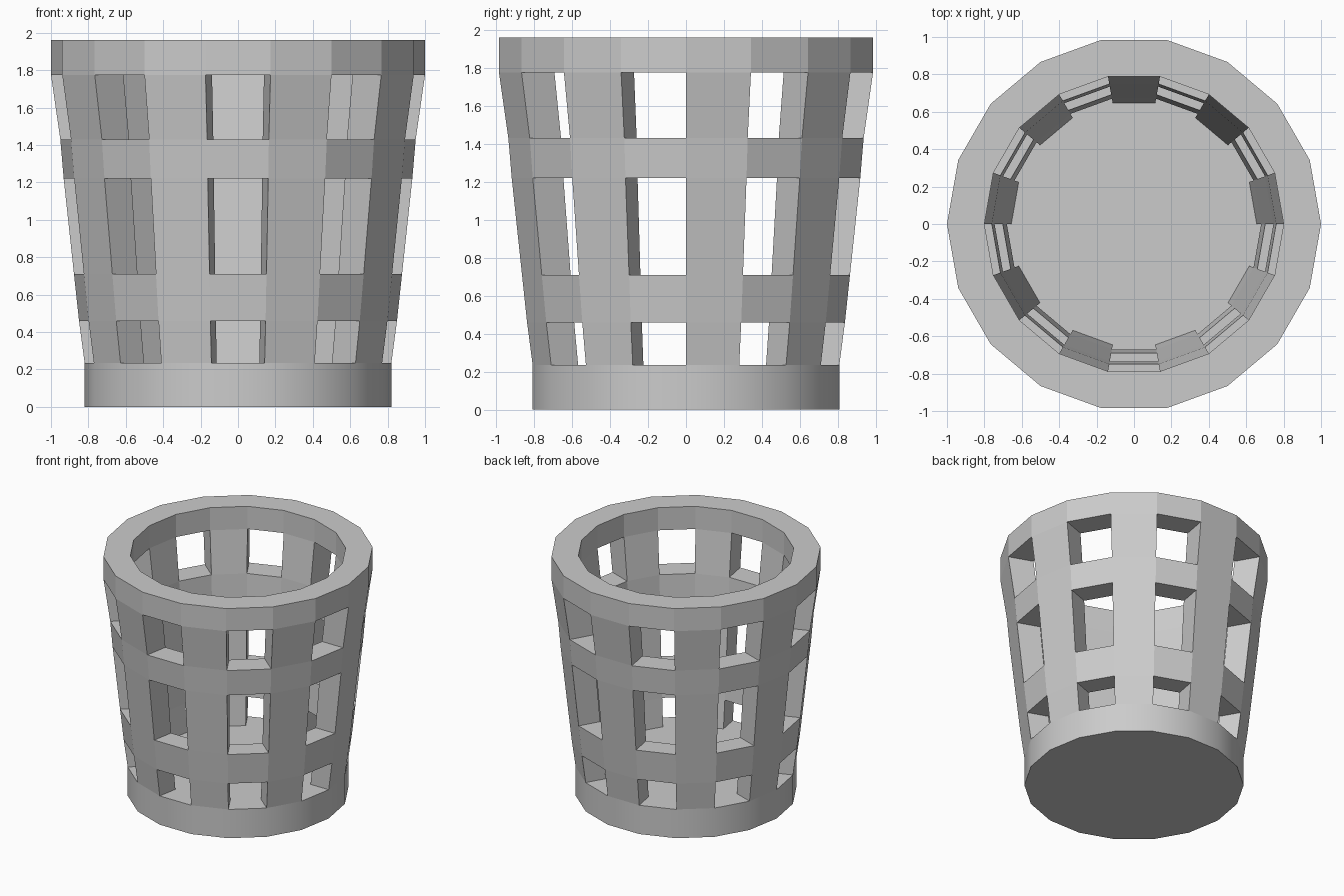
import bpy
import bmesh
from math import cos, sin, tau

if "Cube" in bpy.data.objects:
    bpy.data.objects.remove(bpy.data.objects["Cube"], do_unlink=True)

SIDES = 18
INNER = 0.8  # inner radius as a share of the outer radius
# Outer profile (radius, height), from the foot to the rim
PROFILE = [(0.82, 0), (0.82, 0.235), (0.85, 0.46), (0.877, 0.71),
           (0.932, 1.22), (0.95, 1.43), (1, 1.775), (1, 1.96)]
OPEN_BANDS = (2, 4, 6)

grey = bpy.data.materials.new("grey")
grey.use_nodes = True
colour = (0.6, 0.6, 0.6, 1)
grey.diffuse_color = colour
grey.node_tree.nodes["Principled BSDF"].inputs["Base Color"].default_value = colour

bm = bmesh.new()


def ring(radius, z):
    return [bm.verts.new((radius * cos(tau * i / SIDES),
                          radius * sin(tau * i / SIDES), z)) for i in range(SIDES)]


outer = [ring(r, z) for r, z in PROFILE]
inner = [None] + [ring(r * INNER, z) for r, z in PROFILE[1:]]


def is_solid(side, band):
    return band not in OPEN_BANDS or side % 2 == 0


# Solid foot with smooth sides and the floor on top of it
bm.faces.new(outer[0][::-1])
bm.faces.new(inner[1])
for i in range(SIDES):
    j = (i + 1) % SIDES
    bm.faces.new((outer[0][i], outer[0][j], outer[1][j], outer[1][i])).smooth = True

# Lattice wall: outer and inner skins, plus the sides of each window
for band in range(2, len(PROFILE)):
    lo, hi = outer[band - 1], outer[band]
    ilo, ihi = inner[band - 1], inner[band]
    for i in range(SIDES):
        j = (i + 1) % SIDES
        if is_solid(i, band):
            bm.faces.new((lo[i], lo[j], hi[j], hi[i]))
            bm.faces.new((ilo[j], ilo[i], ihi[i], ihi[j]))
        else:
            bm.faces.new((lo[i], lo[j], ilo[j], ilo[i]))
            bm.faces.new((hi[j], hi[i], ihi[i], ihi[j]))
            bm.faces.new((lo[i], ilo[i], ihi[i], hi[i]))
            bm.faces.new((ilo[j], lo[j], hi[j], ihi[j]))

# Flat top of the rim
for i in range(SIDES):
    j = (i + 1) % SIDES
    bm.faces.new((outer[-1][i], outer[-1][j], inner[-1][j], inner[-1][i]))

bmesh.ops.recalc_face_normals(bm, faces=bm.faces)
mesh = bpy.data.meshes.new("basket")
bm.to_mesh(mesh)
bm.free()
mesh.materials.append(grey)
bpy.context.collection.objects.link(bpy.data.objects.new("basket", mesh))
